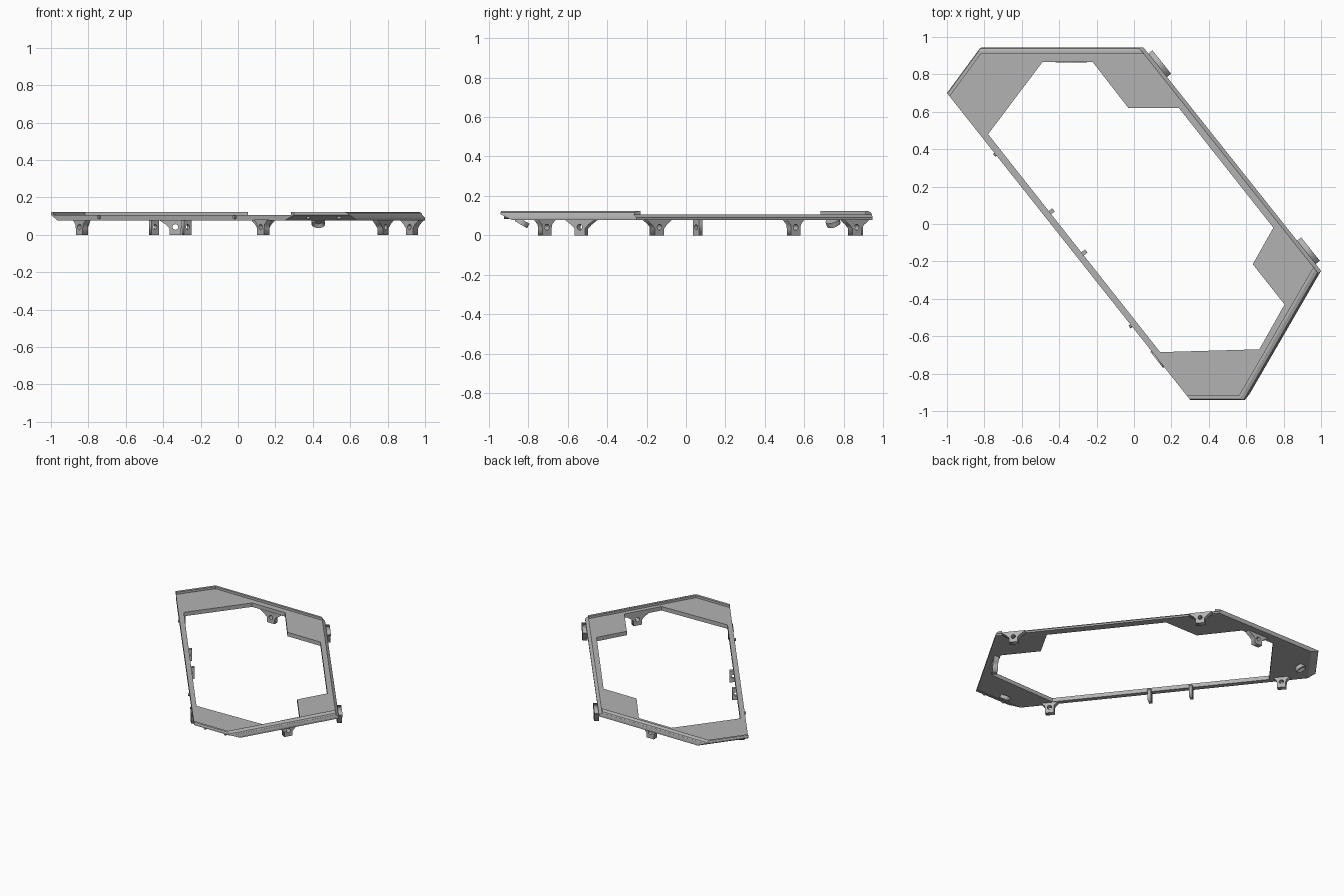
import bpy, bmesh, math
from mathutils import Vector, Matrix

cube = bpy.data.objects.get("Cube")
if cube:
    bpy.data.objects.remove(cube)

grey = bpy.data.materials.new("plain grey")
grey.use_nodes = True
COLOUR = (0.45, 0.45, 0.45, 1)
grey.diffuse_color = COLOUR
grey.node_tree.nodes["Principled BSDF"].inputs["Base Color"].default_value = COLOUR

LOW, HIGH, LIP = 0.078, 0.107, 0.123
OUTER = [Vector(p) for p in ((-1, .7), (.3, -.94), (.6, -.94), (1, -.25), (.05, .945), (-.82, .945))]
INNER = [Vector(p) for p in ((-.78, .48), (.14, -.685), (.67, -.67), (.805, -.43), (.635, -.215),
                             (.745, -.02), (.24, .62), (-.03, .62), (-.22, .865), (-.49, .865))]


def add_object(name, mesh):
    mesh.materials.clear()
    mesh.materials.append(grey)
    ob = bpy.data.objects.new(name, mesh)
    bpy.context.collection.objects.link(ob)
    return ob


def from_bmesh(name, bm):
    bmesh.ops.recalc_face_normals(bm, faces=bm.faces)
    mesh = bpy.data.meshes.new(name)
    bm.to_mesh(mesh)
    bm.free()
    return add_object(name, mesh)


def inset(offsets):
    """Outer outline with every edge moved inward by its own offset."""
    lines = []
    for i, p in enumerate(OUTER):
        d = (OUTER[(i + 1) % 6] - p).normalized()
        lines.append((p + Vector((-d.y, d.x)) * offsets[i], d))
    pts = []
    for i in range(6):
        (p, d), (q, e) = lines[i - 1], lines[i]
        t = (q - p).cross(e) / d.cross(e)
        pts.append(p + d * t)
    return pts


def ring(bm, pts, z):
    return [bm.verts.new((p.x, p.y, z)) for p in pts]


def bridge(bm, a, b, closed=True):
    n = len(a)
    for i in range(n if closed else n - 1):
        j = (i + 1) % n
        bm.faces.new((a[i], a[j], b[j], b[i]))


# Main frame: undercut ends, sloped right rail, angular opening
bm = bmesh.new()
TOP_EDGE = (0, 0, .005, .02, .003, 0)
shell = [ring(bm, inset((0, .06, 0, 0, 0, .05)), LOW),
         ring(bm, inset((0, .036, 0, 0, 0, .03)), .09),
         ring(bm, inset(TOP_EDGE), HIGH)]
hole = [ring(bm, INNER, z) for z in (LOW, HIGH)]
for a, b in zip(shell, shell[1:]):
    bridge(bm, a, b)
bridge(bm, *hole)
for out, inn in ((shell[0], hole[0]), (shell[-1], hole[1])):
    edges = [bm.edges.get((loop[i - 1], loop[i])) for loop in (out, inn) for i in range(len(loop))]
    bmesh.ops.triangle_fill(bm, edges=edges, use_beauty=True)
bmesh.ops.dissolve_limit(bm, angle_limit=.01, verts=bm.verts, edges=bm.edges)
from_bmesh("frame", bm)

# Raised lips along both ends, rounded on the back and front left edges
section = [(TOP_EDGE, HIGH - .002), ((0, 0, .012, .02, .008, 0), .116),
           ((0, .004, .03, .02, .02, .004), LIP), ((0, .022, .045, .02, .036, .022), LIP),
           ((0, .022, .045, .02, .036, .022), HIGH - .002)]
for name, chain in (("front_lip", (1, 2, 3)), ("back_lip", (4, 5, 0))):
    bm = bmesh.new()
    rows = []
    for offsets, z in section:
        pts = inset(offsets)
        rows.append(ring(bm, [pts[i] for i in chain], z))
    for i in range(len(rows)):
        bridge(bm, rows[i - 1], rows[i], closed=False)
    for end in (0, -1):
        bm.faces.new([r[end] for r in rows])
    from_bmesh(name, bm)


def plate(name, outline, centre, along, thickness, hole_z, hole_r):
    """Upright plate with a round hole; the outline is (sideways, height)."""
    curve = bpy.data.curves.new(name, 'CURVE')
    curve.dimensions, curve.fill_mode, curve.extrude = '2D', 'BOTH', thickness / 2
    circle = [(hole_r * math.cos(k * math.pi / 8), hole_z + hole_r * math.sin(k * math.pi / 8))
              for k in range(16)]
    for pts in (outline, circle):
        s = curve.splines.new('POLY')
        s.points.add(len(pts) - 1)
        for sp, (x, y) in zip(s.points, pts):
            sp.co = (x, y, 0, 1)
        s.use_cyclic_u = True
    tmp = bpy.data.objects.new(name + "_tmp", curve)
    bpy.context.collection.objects.link(tmp)
    bpy.context.view_layer.update()
    dg = bpy.context.evaluated_depsgraph_get()
    mesh = bpy.data.meshes.new_from_object(tmp.evaluated_get(dg))
    bpy.data.objects.remove(tmp)
    u = Vector((*along, 0)).normalized()
    up = Vector((0, 0, 1))
    turn = Matrix((u, up, u.cross(up))).transposed().to_4x4()
    mesh.transform(Matrix.Translation((*centre, 0)) @ turn)
    add_object(name, mesh)


def direction(i):
    return (OUTER[(i + 1) % 6] - OUTER[i]).normalized()


# Flared mounting brackets
for name, centre, edge, flare in (
        ("right_rear_bracket", (-.835, .545), 0, .055), ("right_front_bracket", (.135, -.715), 0, .055),
        ("back_bracket", (-.335, .88), 4, .085), ("front_left_bracket", (.775, -.53), 2, .085),
        ("left_rear_bracket", (.135, .855), 3, .08), ("left_front_bracket", (.93, -.145), 3, .08)):
    half = [(.03, 0), (.03, .035), (flare * .6, .055), (flare, LOW), (flare, LOW + .004)]
    plate(name, half + [(-x, z) for x, z in reversed(half)], centre, direction(edge), .035, .042, .015)

# Narrow posts standing across the right rail
rail = direction(0)
for name, centre in (("rear_post", (-.45, .06)), ("front_post", (-.275, -.16))):
    plate(name, [(-.025, 0), (.025, 0), (.025, .085), (-.025, .085)], centre,
          (-rail.y, rail.x), .022, .042, .013)


def cylinder(name, centre, axis, radius, depth, sides=16):
    bm = bmesh.new()
    turn = Vector(axis).to_track_quat('Z', 'Y').to_matrix().to_4x4()
    bmesh.ops.create_cone(bm, cap_ends=True, segments=sides, radius1=radius, radius2=radius, depth=depth,
                          matrix=Matrix.Translation(centre) @ turn)
    top = max(bm.faces, key=lambda f: f.calc_center_median().dot(Vector(axis)))
    if radius > .02:
        # Recessed socket in the tilted face
        bmesh.ops.inset_region(bm, faces=[top], thickness=radius * .5)
        bmesh.ops.translate(bm, verts=top.verts, vec=Vector(axis).normalized() * -.015)
    from_bmesh(name, bm)


# Tilted sockets under the end plates
for name, spot, edge in (("front_socket", (.43, -.83), 1), ("back_socket", (-.83, .745), 5)):
    d = direction(edge)
    cylinder(name, (*spot, .066), (d.y * .5, -d.x * .5, -.86), .036, .026)

# Small locating pins on the right rail and front edge
for i, (x, y, edge) in enumerate(((-.738, .375, 0), (-.014, -.543, 0), (.375, -.91, 1), (.54, -.91, 1))):
    d = direction(edge)
    cylinder(f"pin_{i + 1}", (x, y, .094), (d.y, -d.x, 0), .01, .025, 10)
